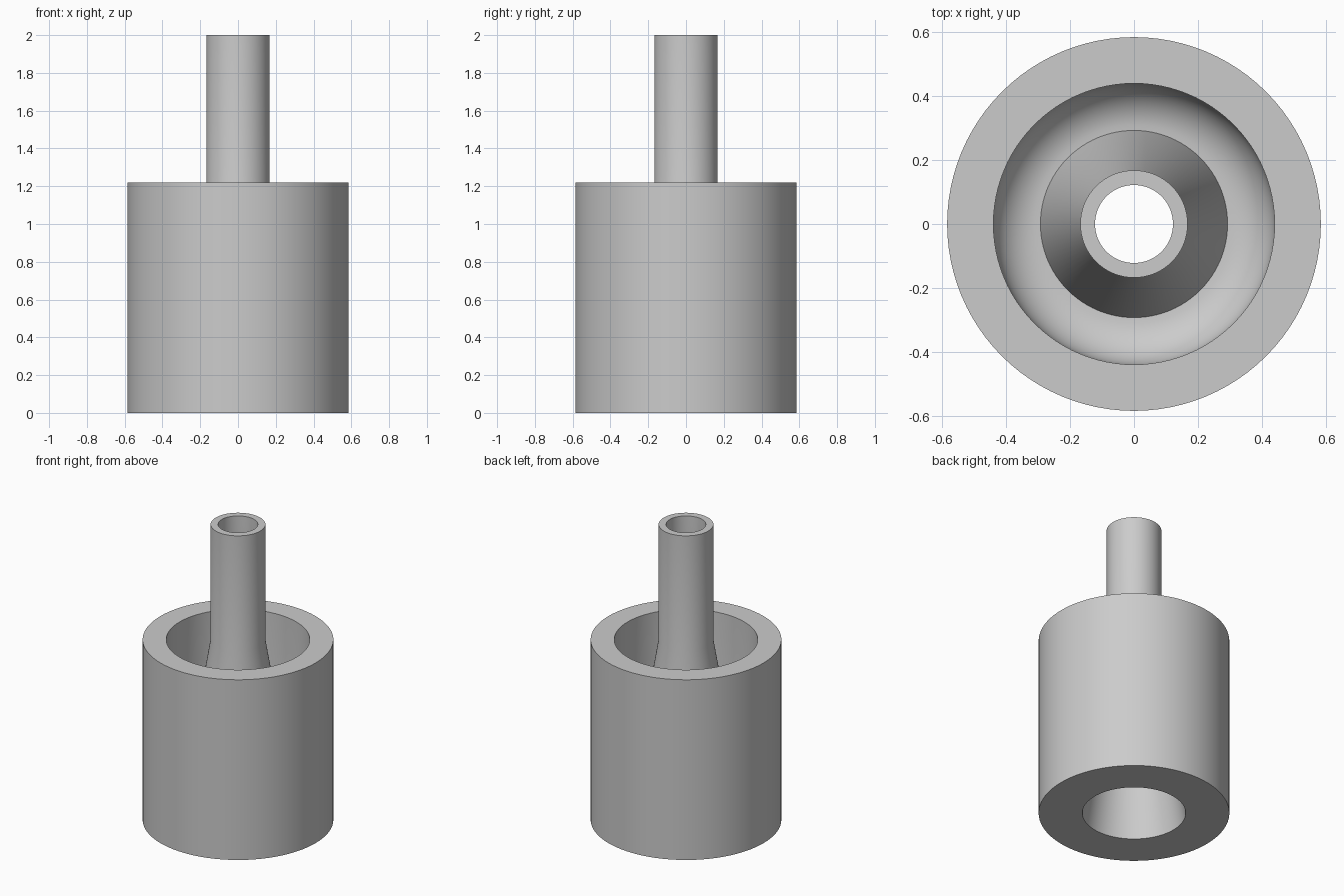
import bpy, bmesh, math

if "Cube" in bpy.data.objects:
    bpy.data.objects.remove(bpy.data.objects["Cube"])

SEGMENTS = 96
OUTER_R, CUP_R, RIM_Z = 0.585, 0.44, 1.22
TUBE_R, BORE_R, TOP_Z = 0.168, 0.122, 2.0
FLOOR_R, FLOOR_Z, BASE_BORE_R = 0.293, 0.48, 0.317

grey = bpy.data.materials.new("plain_grey")
grey.use_nodes = True
colour = (0.6, 0.6, 0.6, 1)
grey.diffuse_color = colour
grey.node_tree.nodes["Principled BSDF"].inputs["Base Color"].default_value = colour


def lathe(name, profile):
    """Turn a closed (radius, height) profile about the z axis."""
    bm = bmesh.new()
    rings = []
    for r, z in profile:
        angles = [math.tau * i / SEGMENTS for i in range(SEGMENTS)]
        rings.append([bm.verts.new((r * math.cos(a), r * math.sin(a), z)) for a in angles])
    for k, ring in enumerate(rings):
        above = rings[(k + 1) % len(rings)]
        for i in range(SEGMENTS):
            j = (i + 1) % SEGMENTS
            bm.faces.new((ring[i], ring[j], above[j], above[i]))
    bmesh.ops.recalc_face_normals(bm, faces=bm.faces)
    mesh = bpy.data.meshes.new(name)
    bm.to_mesh(mesh)
    bm.free()
    mesh.materials.append(grey)
    obj = bpy.data.objects.new(name, mesh)
    bpy.context.collection.objects.link(obj)
    bpy.ops.object.select_all(action='DESELECT')
    obj.select_set(True)
    bpy.context.view_layer.objects.active = obj
    bpy.ops.object.shade_smooth_by_angle(angle=math.radians(30))
    return obj


# Rounded channel floor between the cup wall and the cone
fillet = CUP_R - FLOOR_R
steps = 12
channel = []
for i in range(steps + 1):
    a = math.pi / 2 * i / steps
    channel.append((FLOOR_R + fillet * math.cos(a), FLOOR_Z + fillet * (1 - math.sin(a))))

# Outer wall, rim, channel, flared stem, then back down the tapered bore
profile = [(BASE_BORE_R, 0), (OUTER_R, 0), (OUTER_R, RIM_Z), (CUP_R, RIM_Z)]
profile += channel
profile += [(TUBE_R, RIM_Z), (TUBE_R, TOP_Z), (BORE_R, TOP_Z), (BORE_R, RIM_Z)]
lathe("cup_with_hollow_stem", profile)
